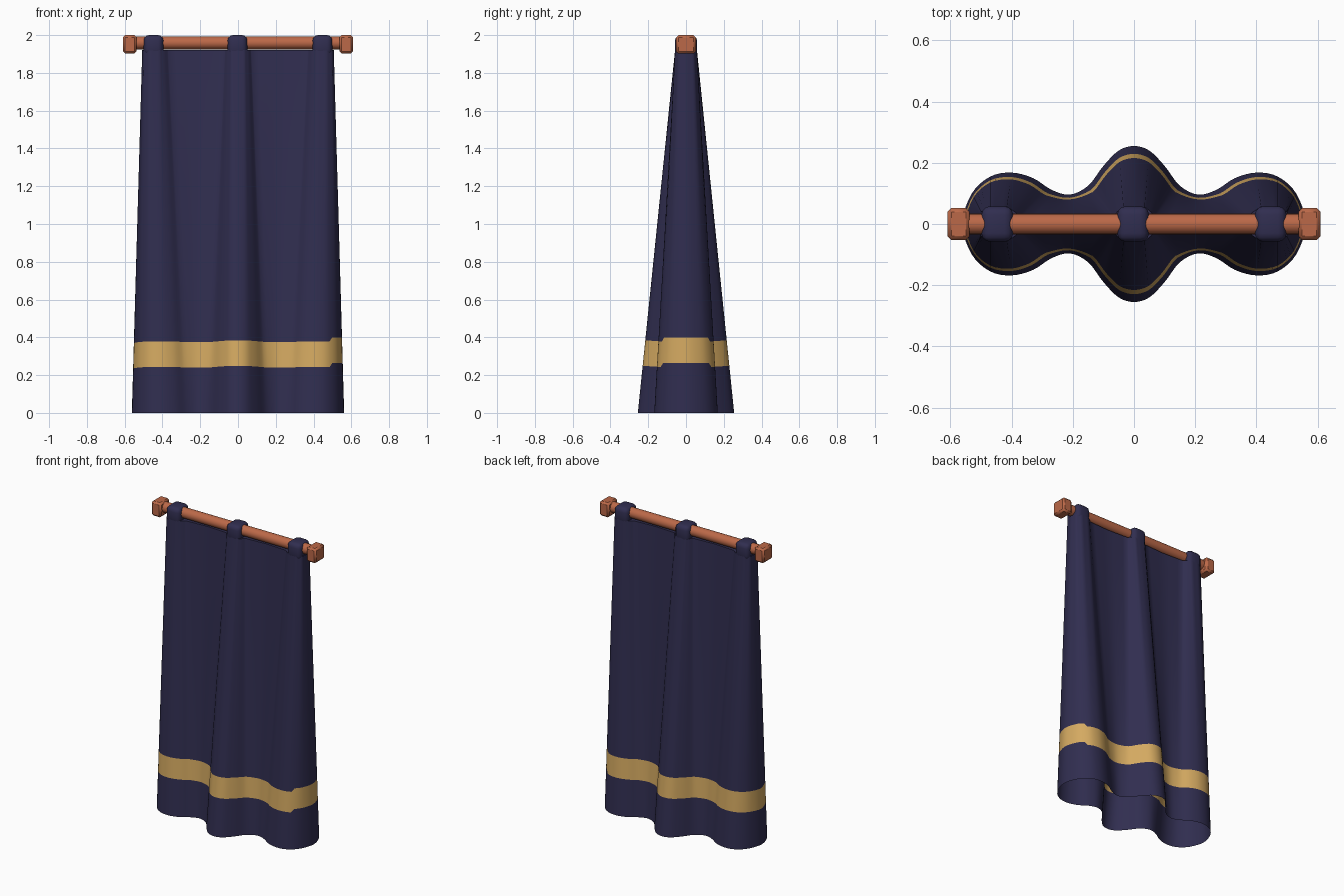
import bpy, bmesh, math
from mathutils import Vector

if "Cube" in bpy.data.objects:
    bpy.data.objects.remove(bpy.data.objects["Cube"])


def material(name, col):
    m = bpy.data.materials.new(name)
    m.diffuse_color = (*col, 1)
    m.use_nodes = True
    m.node_tree.nodes["Principled BSDF"].inputs["Base Color"].default_value = m.diffuse_color
    return m


navy = material("navy cloth", (0.030, 0.027, 0.080))
gold = material("gold band", (0.66, 0.40, 0.12))
copper = material("copper rod", (0.50, 0.14, 0.065))


def add_object(name, bm, mats, angle=40):
    bmesh.ops.recalc_face_normals(bm, faces=bm.faces)
    me = bpy.data.meshes.new(name)
    bm.to_mesh(me)
    bm.free()
    ob = bpy.data.objects.new(name, me)
    bpy.context.collection.objects.link(ob)
    for m in mats:
        me.materials.append(m)
    bpy.ops.object.select_all(action='DESELECT')
    ob.select_set(True)
    bpy.context.view_layer.objects.active = ob
    bpy.ops.object.shade_smooth_by_angle(angle=math.radians(angle))
    return ob


def box(name, loc, size, mat, bevel, segs):
    bm = bmesh.new()
    bmesh.ops.create_cube(bm, size=1)
    for v in bm.verts:
        v.co = Vector(loc) + Vector([a * b for a, b in zip(v.co, size)])
    bmesh.ops.bevel(bm, geom=bm.edges[:], offset=bevel, segments=segs,
                    profile=0.5, affect='EDGES')
    return add_object(name, bm, [mat])


# Quarter outlines of the cloth (x, half depth), hem and top
HEM = [(0, .255), (.05, .24), (.10, .19), (.15, .125), (.21, .096), (.27, .112),
       (.33, .15), (.40, .168), (.47, .155), (.53, .10), (.562, 0)]
TOP = [(0, .058), (.035, .056), (.055, .040), (.07, .022), (.22, .014), (.37, .022),
       (.39, .040), (.415, .057), (.47, .058), (.50, .040), (.507, 0)]


def full_loop(q):
    right = q + [(x, -y) for x, y in q[-2::-1]]
    return right + [(-x, y) for x, y in right[-2:0:-1]]


def refine(pts, n, smooth):
    out, c = [], len(pts)
    for i in range(c):
        p0, p1, p2, p3 = (Vector(pts[(i + k) % c]) for k in (-1, 0, 1, 2))
        for s in range(n):
            t = s / n
            if smooth:
                out.append(p1 + 0.5 * t * (p2 - p0 + t * (2 * p0 - 5 * p1 + 4 * p2 - p3
                           + t * (3 * (p1 - p2) + p3 - p0))))
            else:
                out.append(p1.lerp(p2, t))
    return out


# Draped cloth: loft from wavy hem to narrow pleated top, open below
hem = refine(full_loop(HEM), 4, True)
top = refine(full_loop(TOP), 4, False)
N, H = len(hem), 1.92
levels = [0, .12, .24, .375, .6, .85, 1.1, 1.35, 1.6, 1.8, H]
bm = bmesh.new()
rings = []
for k, z in enumerate(levels):
    ring = []
    for a, b in zip(hem, top):
        zz = z
        if k in (2, 3):  # the band waves a little and steps up at one end
            zz += 0.06 * (abs(a.y) - 0.10)
            if a.x > 0.5:
                zz = z + 0.025
        p = a.lerp(b, zz / H)
        ring.append(bm.verts.new((p.x, p.y, zz)))
    rings.append(ring)
for k in range(len(levels) - 1):
    for i in range(N):
        j = (i + 1) % N
        f = bm.faces.new((rings[k][i], rings[k][j], rings[k + 1][j], rings[k + 1][i]))
        f.material_index = 1 if k == 2 else 0
bm.faces.new(rings[-1])
add_object("draped_cloth", bm, [navy, gold], 60)

# Loops over the rod
for name, x in (("left", -.447), ("middle", -.003), ("right", .447)):
    box(name + "_loop", (x, 0, 1.945), (.104, .116, .11), navy, .028, 3)

# Rod
bm = bmesh.new()
bmesh.ops.create_cone(bm, cap_ends=True, segments=20, radius1=.034, radius2=.034, depth=1.12)
for v in bm.verts:
    v.co = Vector((v.co.z, v.co.y, v.co.x + 1.959))
add_object("rod", bm, [copper])

# Square end knobs
for name, s in (("left", -1), ("right", 1)):
    box(name + "_end_knob", (s * .573, 0, 1.951), (.072, .104, .098), copper, .012, 1)
